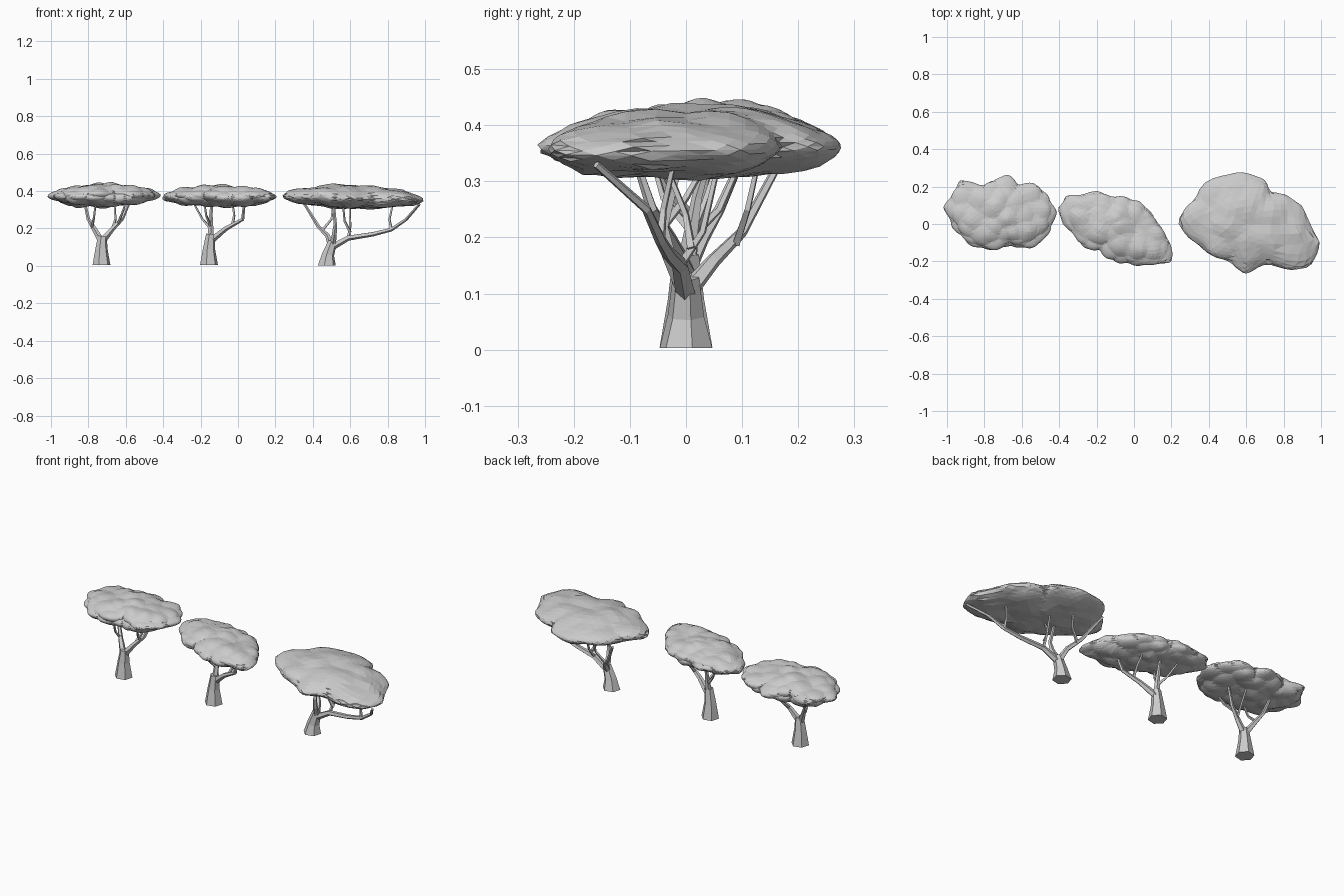
import bpy, bmesh, math, random
from mathutils import Vector, noise

cube = bpy.data.objects.get("Cube")
if cube:
    bpy.data.objects.remove(cube, do_unlink=True)
random.seed(4)

grey = bpy.data.materials.new("plain grey")
grey.use_nodes = True
grey.diffuse_color = (0.6, 0.6, 0.6, 1)
grey.node_tree.nodes["Principled BSDF"].inputs["Base Color"].default_value = (0.6, 0.6, 0.6, 1)


def finish(bm, name):
    """Turn a bmesh into a flat shaded object."""
    bmesh.ops.recalc_face_normals(bm, faces=bm.faces)
    mesh = bpy.data.meshes.new(name)
    bm.to_mesh(mesh)
    bm.free()
    mesh.materials.append(grey)
    obj = bpy.data.objects.new(name, mesh)
    bpy.context.collection.objects.link(obj)


def limb(bm, path, start, end, sides=5, flat_base=False):
    """Tapered tube along a path."""
    pts = [Vector(p) for p in path]
    rings = []
    for i, p in enumerate(pts):
        t = i / (len(pts) - 1)
        r = start + (end - start) * t ** 0.7
        d = (pts[min(i + 1, len(pts) - 1)] - pts[max(i - 1, 0)]).normalized()
        if flat_base and i == 0:
            d = Vector((0, 0, 1))
        u = d.cross(Vector((0.3, 1, 0.1))).normalized()
        v = d.cross(u)
        ring = []
        for k in range(sides):
            a = math.tau * (k + 0.5) / sides
            ring.append(bm.verts.new(p + r * (u * math.cos(a) + v * math.sin(a))))
        rings.append(ring)
    for a, b in zip(rings, rings[1:]):
        for k in range(sides):
            j = (k + 1) % sides
            bm.faces.new((a[k], a[j], b[j], b[k]))
    bm.faces.new(rings[0])
    bm.faces.new(rings[-1])


def tree_wood(name, trunk, boughs, twigs):
    bm = bmesh.new()
    limb(bm, trunk, 0.049, 0.024, 6, True)
    for path in boughs:
        limb(bm, path, 0.019, 0.007)
    for path in twigs:
        limb(bm, path, 0.009, 0.005, 4)
    finish(bm, name)


def crown(name, centre, outline, low, mid, high, cell, bump, detail, tilt=0):
    """Flattened ball fitted to an outline, swollen into leafy clumps."""
    cx, cy = centre
    polar = sorted((math.atan2(y - cy, x - cx), math.hypot(x - cx, y - cy)) for x, y in outline)
    polar = [(polar[-1][0] - math.tau, polar[-1][1])] + polar + [(polar[0][0] + math.tau, polar[0][1])]

    def reach(a):
        for (a0, r0), (a1, r1) in zip(polar, polar[1:]):
            if a0 <= a <= a1:
                return r0 + (r1 - r0) * (a - a0) / (a1 - a0)

    bm = bmesh.new()
    bmesh.ops.create_icosphere(bm, subdivisions=detail, radius=1)
    for v in bm.verts:
        n = v.co.copy()
        a = math.atan2(n.y, n.x)
        flat = math.hypot(n.x, n.y)
        r = reach(a) * flat
        height = (high - mid) if n.z > 0 else (mid - low)
        p = Vector((cx + r * math.cos(a), cy + r * math.sin(a), mid + n.z * height))
        # Clumps swell around scattered centres and crease between them
        near = noise.voronoi(Vector((p.x, p.y, p.z * 1.8)) / cell)[0]
        swell = bump * (0.55 - near[0]) * 2
        p += Vector((n.x * flat, n.y * flat, n.z * 0.75)) * swell
        p.z += tilt * (p.x - cx)
        v.co = p
    finish(bm, name)


# Left tree
tree_wood("left_tree_wood",
          [(-0.73, 0, 0.005), (-0.73, 0, 0.09), (-0.725, 0, 0.16)],
          [[(-0.735, 0, 0.14), (-0.77, 0.03, 0.2), (-0.8, 0.06, 0.25), (-0.82, 0.1, 0.34)],
           [(-0.72, 0, 0.14), (-0.67, 0.01, 0.2), (-0.62, 0.03, 0.25), (-0.58, 0.05, 0.34)]],
          [[(-0.78, 0.03, 0.21), (-0.77, -0.02, 0.26), (-0.76, -0.05, 0.34)],
           [(-0.67, 0.01, 0.2), (-0.655, 0.06, 0.25), (-0.66, 0.1, 0.34)],
           [(-0.64, 0.02, 0.23), (-0.62, -0.03, 0.28), (-0.6, -0.06, 0.34)]])
crown("left_tree_crown", (-0.715, 0.05),
      [(-1, .08), (-.92, .22), (-.81, .21), (-.69, .25), (-.62, .21), (-.53, .2), (-.44, .1),
       (-.44, -.03), (-.56, -.13), (-.66, -.11), (-.77, -.14), (-.9, -.09), (-.97, -.01)],
      0.315, 0.375, 0.435, 0.1, 0.022, 5)

# Middle tree
tree_wood("middle_tree_wood",
          [(-0.155, 0, 0.005), (-0.155, 0, 0.09), (-0.147, 0, 0.17)],
          [[(-0.147, 0, 0.14), (-0.145, 0.01, 0.21), (-0.145, 0.02, 0.27), (-0.14, 0.04, 0.34)],
           [(-0.14, 0, 0.14), (-0.065, -0.03, 0.2), (0.025, -0.06, 0.25), (0.035, -0.09, 0.34)]],
          [[(-0.147, 0.01, 0.2), (-0.19, 0.03, 0.25), (-0.24, 0.06, 0.34)],
           [(-0.03, -0.04, 0.22), (-0.02, 0, 0.27), (-0.03, 0.04, 0.34)],
           [(-0.145, 0.01, 0.21), (-0.17, -0.04, 0.27), (-0.18, -0.06, 0.34)]])
crown("middle_tree_crown", (-0.1, -0.03),
      [(-.4, .09), (-.36, .14), (-.24, .16), (-.13, .15), (0, .12), (.08, .07), (.13, 0), (.2, -.1),
       (.18, -.2), (.07, -.22), (-.05, -.2), (-.18, -.14), (-.32, -.07), (-.38, .01)],
      0.315, 0.37, 0.43, 0.085, 0.018, 5)

# Right tree, with one long sideways bough
tree_wood("right_tree_wood",
          [(0.475, 0, 0.003), (0.482, 0, 0.06), (0.505, 0, 0.13)],
          [[(0.5, 0, 0.1), (0.59, -0.01, 0.15), (0.72, -0.03, 0.17), (0.82, -0.045, 0.195),
            (0.9, -0.07, 0.25), (0.97, -0.16, 0.33)],
           [(0.5, 0, 0.1), (0.48, 0.05, 0.16), (0.43, 0.1, 0.21), (0.35, 0.17, 0.34)],
           [(0.505, 0, 0.11), (0.515, -0.03, 0.17), (0.52, -0.04, 0.22), (0.51, -0.01, 0.34)]],
          [[(0.59, -0.01, 0.15), (0.6, 0.03, 0.21), (0.6, 0.06, 0.34)],
           [(0.6, 0.01, 0.18), (0.57, 0, 0.24), (0.56, -0.04, 0.34)],
           [(0.45, 0.09, 0.19), (0.5, 0.11, 0.25), (0.51, 0.13, 0.34)],
           [(0.82, -0.045, 0.195), (0.81, -0.04, 0.25), (0.83, -0.02, 0.34)]])
crown("right_tree_crown", (0.6, 0),
      [(.23, .01), (.32, .13), (.41, .23), (.59, .28), (.71, .24), (.73, .17), (.83, .14), (.91, .06),
       (.95, -.05), (1, -.08), (.95, -.23), (.87, -.25), (.72, -.21), (.59, -.27), (.52, -.2), (.37, -.12)],
      0.31, 0.365, 0.43, 0.14, 0.02, 4, -0.03)
